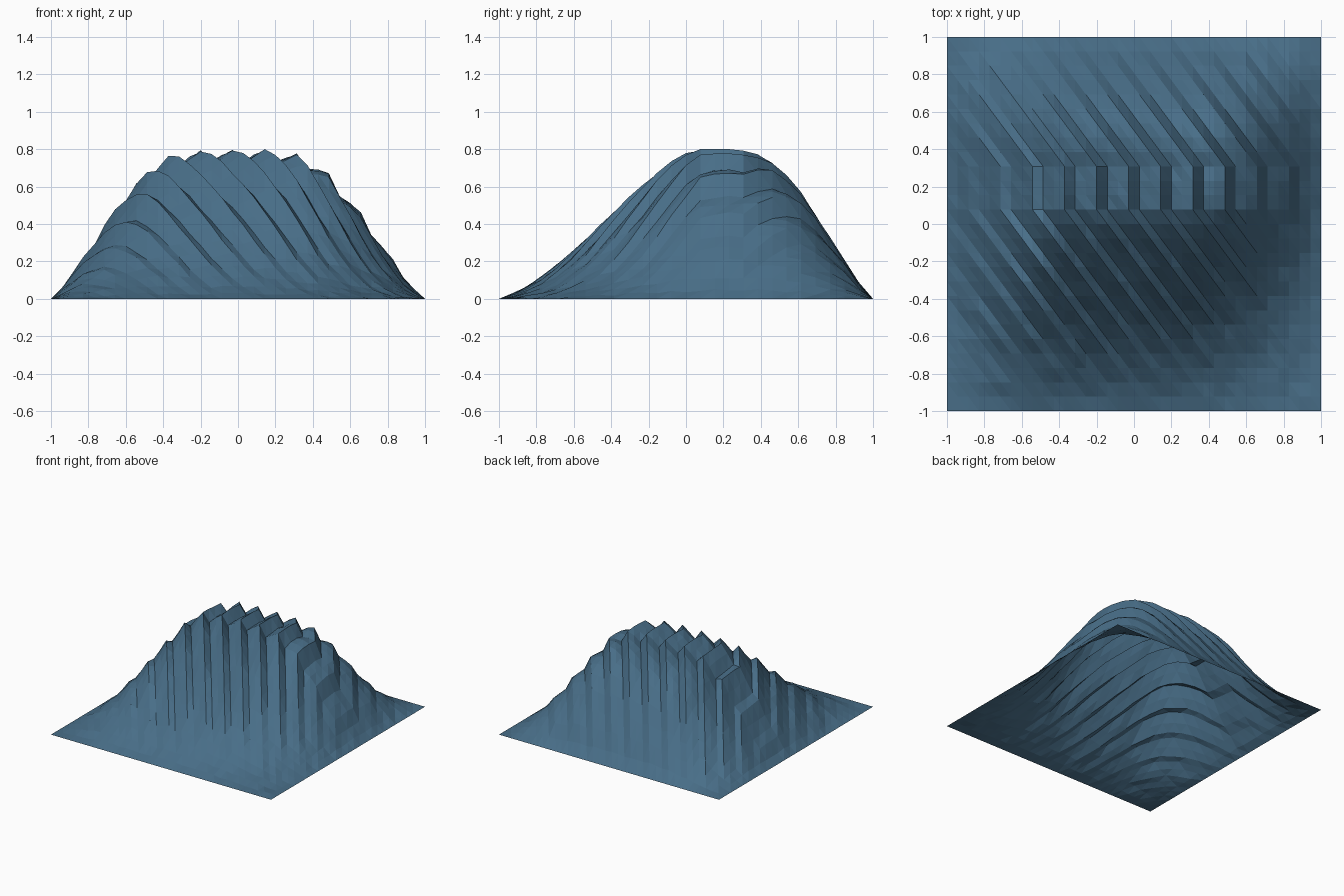
import bpy, bmesh, random

if "Cube" in bpy.data.objects:
    bpy.data.objects.remove(bpy.data.objects["Cube"])

random.seed(4)
NX, NY = 35, 26          # grid cells across and deep
PEAK, RIPPLE, ROUGH = 0.80, 0.10, 0.006

# profile heights at even steps of 0.2 from -1 to 1
X_PROFILE = [0, .31, .67, .93, .995, 1, 1, .93, .67, .31, 0]
Y_PROFILE = [0, .125, .32, .56, .79, .965, 1, .95, .73, .35, 0]


def sample(p, t):
    """Smooth curve through the profile points."""
    u = (t + 1) * 5
    k = min(int(u), 9)
    f = u - k
    a, b, c, d = p[max(k - 1, 0)], p[k], p[k + 1], p[min(k + 2, 10)]
    return b + .5 * f * (c - a + f * (2 * a - 5 * b + 4 * c - d + f * (3 * (b - c) + d - a)))


def height(i, j):
    x, y = 2 * i / NX - 1, 2 * j / NY - 1
    if i in (0, NX) or j in (0, NY):
        return 0
    xs = x - 0.2 * min(y - 0.2, 0) * (1 - x * x)    # slight diagonal lean at the front
    # ridges run diagonally, but straight back over the summit
    row = j if j < 14 else 14 if j <= 17 else j
    groove = {1: 0, 2: 1, 0: 0.5}[(i + row) % 3]
    z = PEAK * sample(X_PROFILE, xs) * sample(Y_PROFILE, y) * (1 - RIPPLE * groove)
    return max(0, min(PEAK, z + random.uniform(-ROUGH, ROUGH)))


# rippled hill sheet, triangulated along the ridges
bm = bmesh.new()
grid = [[bm.verts.new((2 * i / NX - 1, 2 * j / NY - 1, height(i, j)))
         for i in range(NX + 1)] for j in range(NY + 1)]
for j in range(NY):
    for i in range(NX):
        a, b = grid[j][i], grid[j][i + 1]
        c, d = grid[j + 1][i + 1], grid[j + 1][i]
        bm.faces.new((a, b, d))
        bm.faces.new((b, c, d))
mesh = bpy.data.meshes.new("rippled_hill")
bm.to_mesh(mesh)
bm.free()
hill = bpy.data.objects.new("rippled_hill", mesh)
bpy.context.collection.objects.link(hill)

# blue surface
blue = bpy.data.materials.new("blue")
blue.diffuse_color = (0.065, 0.155, 0.245, 1)
blue.use_nodes = True
blue.node_tree.nodes["Principled BSDF"].inputs["Base Color"].default_value = blue.diffuse_color
mesh.materials.append(blue)
